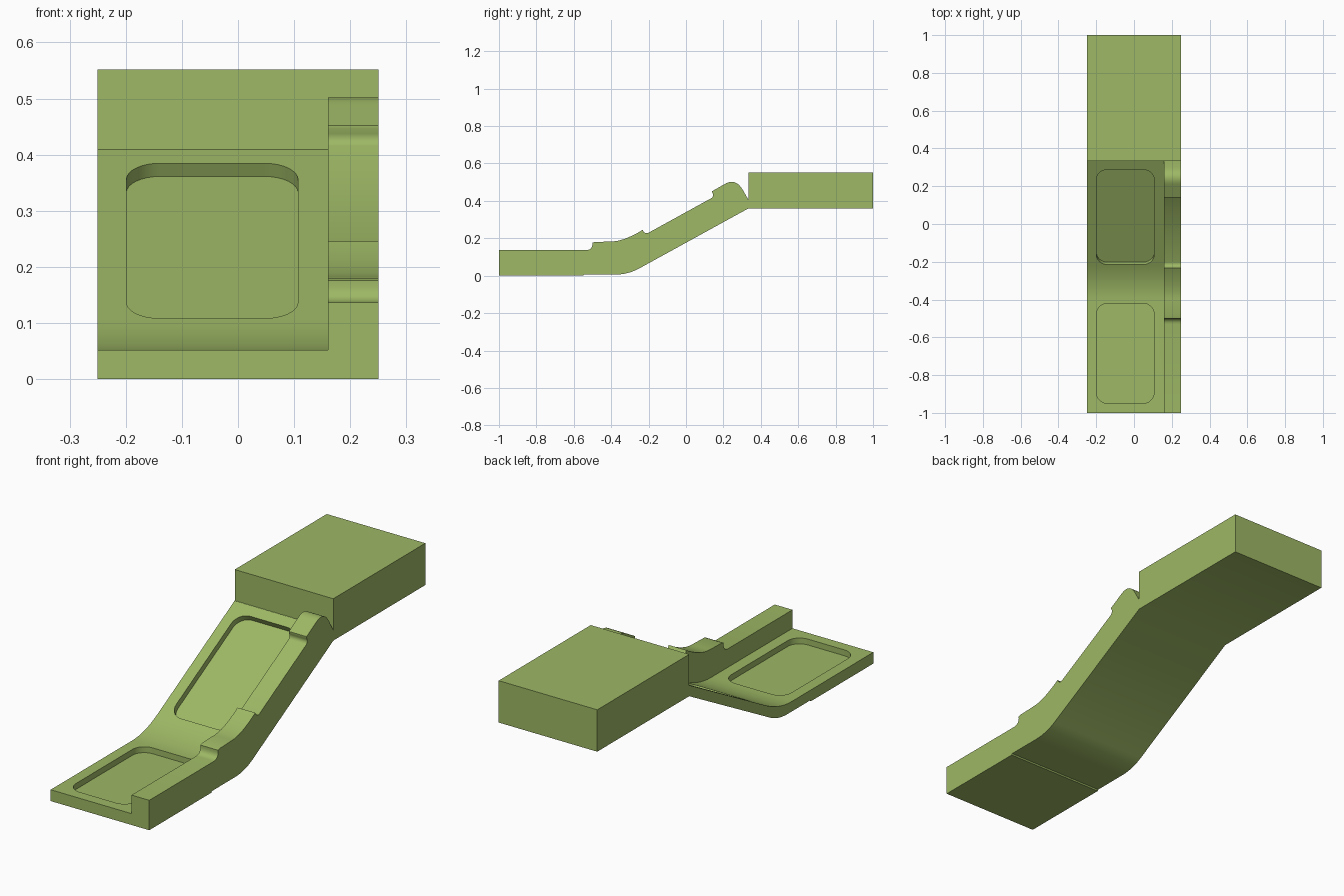
import bpy, bmesh, math
from mathutils import Matrix, Vector

if "Cube" in bpy.data.objects:
    bpy.data.objects.remove(bpy.data.objects["Cube"])

SLOPE = 0.55


def bezier(a, b, c, n=8):
    a, b, c = Vector(a), Vector(b), Vector(c)
    return [tuple(a * (1 - t) ** 2 + b * 2 * t * (1 - t) + c * t * t)
            for t in (i / n for i in range(n + 1))]


def prism(name, points, vector):
    """Closed solid made by sweeping a planar outline along a vector."""
    bm = bmesh.new()
    face = bm.faces.new([bm.verts.new(p) for p in points])
    out = bmesh.ops.extrude_face_region(bm, geom=[face], use_keep_orig=True)
    verts = [g for g in out["geom"] if isinstance(g, bmesh.types.BMVert)]
    bmesh.ops.translate(bm, verts=verts, vec=vector)
    bmesh.ops.recalc_face_normals(bm, faces=bm.faces[:])
    mesh = bpy.data.meshes.new(name)
    bm.to_mesh(mesh)
    bm.free()
    obj = bpy.data.objects.new(name, mesh)
    bpy.context.collection.objects.link(obj)
    return obj


def side_prism(name, profile, x0, x1):
    return prism(name, [(x0, y, z) for y, z in profile], (x1 - x0, 0, 0))


def rounded_cutter(name, width, length, r, depth, matrix):
    pts = []
    for i, (sx, sy) in enumerate([(1, 1), (-1, 1), (-1, -1), (1, -1)]):
        for k in range(9):
            a = math.radians(90 * i + k * 90 / 8)
            pts.append((sx * (width / 2 - r) + r * math.cos(a),
                        sy * (length / 2 - r) + r * math.sin(a), -depth))
    obj = prism(name, pts, (0, 0, depth + 0.06))
    obj.data.transform(matrix)
    return obj


def cut(obj, cutter):
    mod = obj.modifiers.new("cut", 'BOOLEAN')
    mod.operation = 'DIFFERENCE'
    mod.solver = 'EXACT'
    mod.object = cutter
    cutter.hide_render = True
    bpy.context.view_layer.objects.active = obj
    bpy.ops.object.modifier_apply(modifier=mod.name)
    bpy.data.objects.remove(cutter)


# Full-width side profile: underside, end block, then the shaped rail
underside = [(-1, 0), (-0.55, 0), (-0.546, 0.006)] + bezier(
    (-0.38, 0.006), (-0.31, 0.006), (-0.25, 0.039))
block = [(0.334, 0.36), (1, 0.36), (1, 0.552), (0.333, 0.552)]
hump = [(0.333, 0.408), (0.3, 0.465)] + bezier(
    (0.285, 0.484), (0.25, 0.517), (0.205, 0.489))
upper_step = [(0.14, 0.452)] + bezier((0.14, 0.446), (0.151, 0.428), (0.138, 0.416), 4)
notch = bezier((-0.2, 0.23), (-0.222, 0.22), (-0.232, 0.245), 4)
lower_bump = bezier((-0.25, 0.234), (-0.34, 0.183), (-0.4, 0.183)) + [(-0.49, 0.18)]
lower_step = bezier((-0.501, 0.176), (-0.497, 0.14), (-0.53, 0.137), 6)
profile = (underside + block + hump + upper_step + notch + lower_bump
           + lower_step + [(-1, 0.137)])
body = side_prism("ramp_body", profile, -0.25, 0.25)

# Clear away everything above the thin deck beside the rail
deck_top = [(-1.1, 0.052)] + bezier(
    (-0.41, 0.052), (-0.317, 0.052), (-0.22, 0.41 - 0.553 * SLOPE))
deck_top += [(0.3335, 0.41), (0.3335, 0.7), (-1.1, 0.7)]
cut(body, side_prism("deck_cutter", deck_top, -0.3, 0.16))

# Rounded recesses in the flat deck and the sloping deck
cut(body, rounded_cutter("flat_recess_cutter", 0.306, 0.53, 0.06, 0.027,
                         Matrix.Translation((-0.046, -0.685, 0.052))))
yc = 0.036
cut(body, rounded_cutter("slope_recess_cutter", 0.306, 0.574, 0.06, 0.027,
                         Matrix.Translation((-0.046, yc, 0.41 + SLOPE * (yc - 0.333)))
                         @ Matrix.Rotation(math.atan(SLOPE), 4, 'X')))

# Colour and shading
mat = bpy.data.materials.new("green")
mat.diffuse_color = (0.34, 0.48, 0.13, 1)
mat.use_nodes = True
mat.node_tree.nodes["Principled BSDF"].inputs["Base Color"].default_value = mat.diffuse_color
body.data.materials.clear()
body.data.materials.append(mat)
bpy.ops.object.select_all(action='DESELECT')
body.select_set(True)
bpy.context.view_layer.objects.active = body
bpy.ops.object.shade_smooth_by_angle(angle=math.radians(30))
